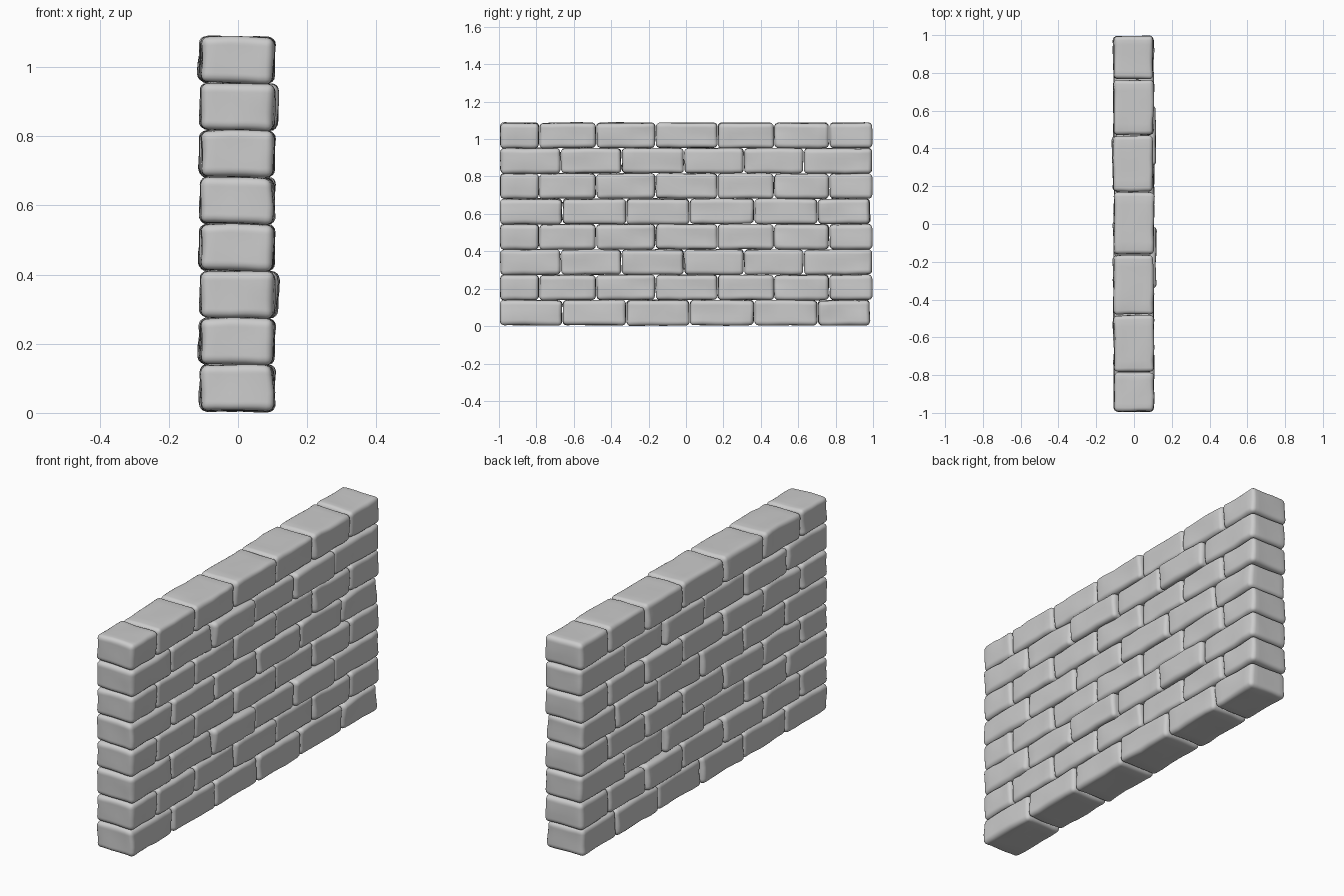
import bpy, bmesh, random
from mathutils import Vector, noise

if "Cube" in bpy.data.objects:
    bpy.data.objects.remove(bpy.data.objects["Cube"])

random.seed(4)
COURSE = 0.1355          # height of one course
BASE = 0.004
GAP = 0.0025             # half of the joint width

# joint positions along y, and sideways shift of each brick, for the three course layouts
LAYOUTS = {
    "A": ([-0.995, -0.66, -0.32, 0.02, 0.365, 0.705, 0.985],
          [-0.002, 0.0, -0.003, 0.002, -0.003, -0.004]),
    "B": ([-0.995, -0.785, -0.48, -0.163, 0.17, 0.47, 0.765, 0.997],
          [-0.001, 0.0, -0.003, 0.0, -0.007, -0.002, -0.005]),
    "C": ([-0.995, -0.67, -0.345, -0.01, 0.31, 0.63, 0.997],
          [0.0, -0.003, 0.010, -0.002, 0.010, -0.003]),
}
COURSES = "ABCBABCB"     # bottom to top


def brick(name, y0, y1, z0, z1, shift, seed):
    """Worn block: subdivided box, rounded edges, gentle surface noise."""
    size = Vector((0.209, y1 - y0 - 2 * GAP, z1 - z0 - 0.002))
    bm = bmesh.new()
    bmesh.ops.create_cube(bm, size=1.0)
    bmesh.ops.scale(bm, vec=size, verts=bm.verts)
    bmesh.ops.subdivide_edges(bm, edges=bm.edges[:], cuts=4, use_grid_fill=True)
    sharp = [e for e in bm.edges if e.calc_face_angle(0) > 1]
    bmesh.ops.bevel(bm, geom=sharp, offset=0.021, segments=4, profile=0.5,
                    affect='EDGES', clamp_overlap=True)
    off = Vector((seed * 3.7, seed * 1.9, seed * 5.3))
    for v in bm.verts:
        n = noise.noise_vector(v.co * 11 + off)
        v.co += Vector((n.x * 0.008, n.y * 0.004, n.z * 0.004))
    bmesh.ops.recalc_face_normals(bm, faces=bm.faces[:])
    for f in bm.faces:
        f.smooth = True
    me = bpy.data.meshes.new(name)
    bm.to_mesh(me)
    bm.free()
    ob = bpy.data.objects.new(name, me)
    ob.location = (shift, (y0 + y1) / 2, (z0 + z1) / 2)
    ob.rotation_euler = (random.uniform(-.006, .006), random.uniform(0, .03),
                         random.uniform(-.012, .012))
    bpy.context.collection.objects.link(ob)


# stack the courses
for row, key in enumerate(COURSES):
    joints, shifts = LAYOUTS[key]
    z = BASE + row * COURSE
    for i, shift in enumerate(shifts):
        brick(f"brick_course{row + 1}_{i + 1}", joints[i], joints[i + 1],
              z, z + COURSE, shift, i + 10 * "ABC".index(key) + 1)
